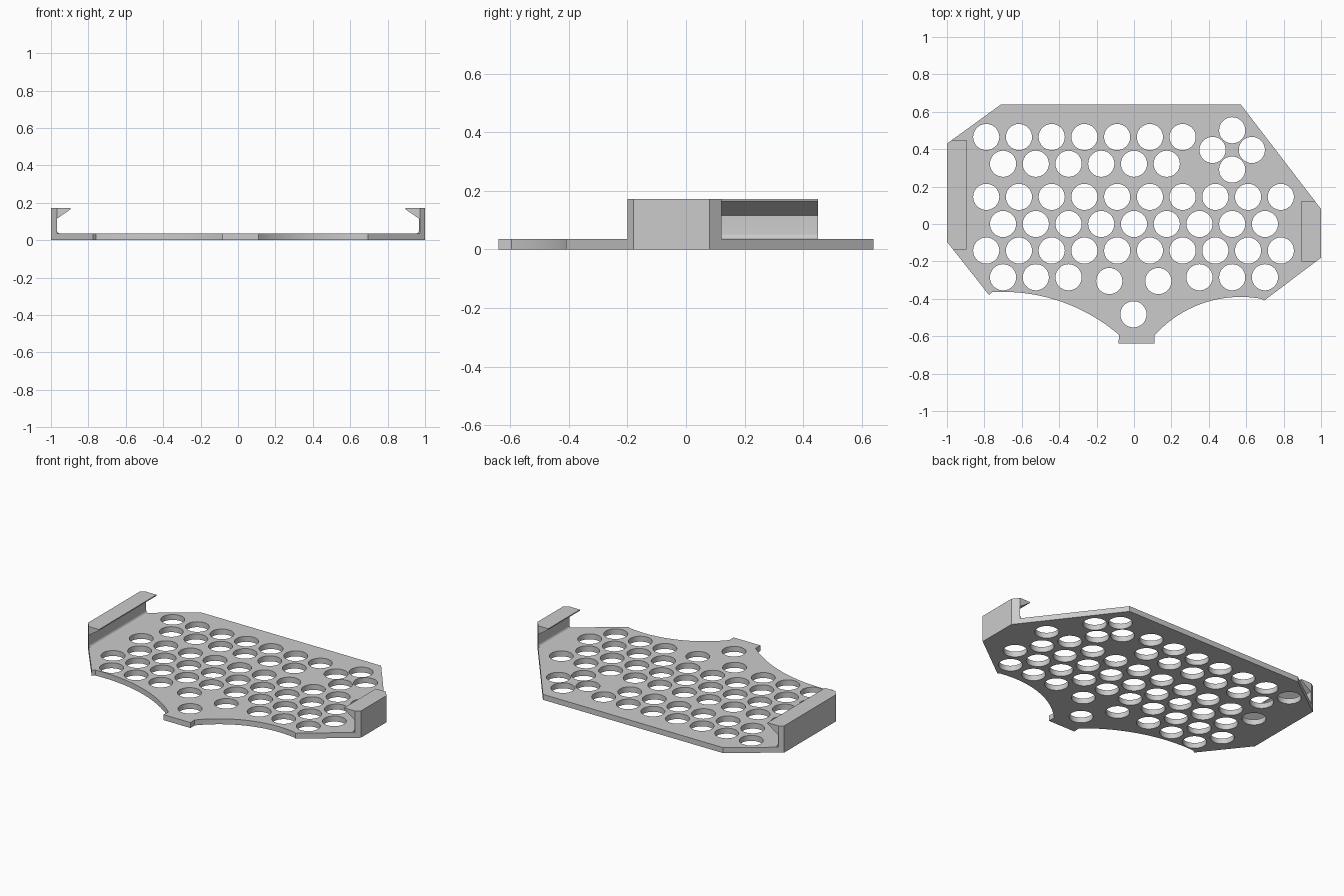
import bpy, bmesh
from math import sin, cos, pi, atan2
from mathutils import Vector

cube = bpy.data.objects.get("Cube")
if cube:
    bpy.data.objects.remove(cube, do_unlink=True)

THICK = 0.035
TOP = 0.172
PITCH = 0.175

grey = bpy.data.materials.new("plain grey")
grey.use_nodes = True
grey.diffuse_color = (0.6, 0.6, 0.6, 1)
grey.node_tree.nodes["Principled BSDF"].inputs["Base Color"].default_value = (0.6, 0.6, 0.6, 1)


def arc(cx, cy, r, start, end, n=32):
    """Points on a circle between two angles."""
    steps = [start + (end - start) * i / n for i in range(n + 1)]
    return [(cx + r * cos(a), cy + r * sin(a)) for a in steps]


def finish(obj):
    obj.data.materials.clear()
    obj.data.materials.append(grey)
    bpy.ops.object.select_all(action="DESELECT")
    obj.select_set(True)
    bpy.context.view_layer.objects.active = obj
    bpy.ops.object.shade_smooth_by_angle(angle=pi / 6)


# Plate outline, clockwise from the back left corner
right_c, right_r = (0.57, -1.008), 0.618
left_c, left_r = (-0.70, -1.313), 0.95


def angle(c, x, y):
    return atan2(y - c[1], x - c[0])


right_side = [(0.57, 0.64), (1, 0.08), (1, -0.18), (0.695, -0.41)]
left_side = [(-0.775, -0.38), (-1, -0.095), (-1, 0.43), (-0.71, 0.64)]
outline = (
    right_side
    + arc(*right_c, right_r, angle(right_c, 0.68, -0.40), angle(right_c, 0.11, -0.597))
    + [(0.11, -0.64), (-0.083, -0.64)]
    + arc(*left_c, left_r, angle(left_c, -0.083, -0.597), angle(left_c, -0.76, -0.365))
    + left_side
)

# Hole centres: staggered rows, a diamond cluster and the front trio
rows = [
    (0.465, -0.79, range(7)),
    (0.322, -0.70, range(6)),
    (0.145, -0.79, range(10)),
    (0.0, -0.70, range(9)),
    (-0.142, -0.79, range(10)),
    (-0.285, -0.70, (0, 1, 2, 6, 7, 8)),
]
holes = [(x0 + PITCH * i, y) for y, x0, cols in rows for i in cols]
holes += [(0.525 + 0.105 * dx, 0.396 + 0.105 * dy)
          for dx, dy in ((1, 0), (-1, 0), (0, 1), (0, -1))]
holes += [(-0.132, -0.305), (0.13, -0.305), (-0.003, -0.483)]

# Perforated plate, as a filled flat curve with thickness
curve = bpy.data.curves.new("plate_shape", "CURVE")
curve.dimensions = "2D"
curve.fill_mode = "BOTH"
curve.extrude = THICK / 2
for loop in [outline] + [arc(x, y, 0.07, 0, 2 * pi)[:-1] for x, y in holes]:
    spline = curve.splines.new("POLY")
    spline.points.add(len(loop) - 1)
    for point, (x, y) in zip(spline.points, loop):
        point.co = (x, y, 0, 1)
    spline.use_cyclic_u = True
shape = bpy.data.objects.new("plate_shape", curve)
bpy.context.collection.objects.link(shape)
bpy.context.view_layer.update()
mesh = bpy.data.meshes.new_from_object(
    shape.evaluated_get(bpy.context.evaluated_depsgraph_get()))
bpy.data.objects.remove(shape, do_unlink=True)
bm = bmesh.new()
bm.from_mesh(mesh)
bmesh.ops.translate(bm, vec=(0, 0, THICK / 2), verts=bm.verts)
bmesh.ops.remove_doubles(bm, verts=bm.verts, dist=0.0001)
bmesh.ops.recalc_face_normals(bm, faces=bm.faces)
bm.to_mesh(mesh)
bm.free()
plate = bpy.data.objects.new("perforated_plate", mesh)
bpy.context.collection.objects.link(plate)
finish(plate)


def clip(name, side, y0, y1, corners):
    """Hooked wall, extruded along y and trimmed to the plate's edges."""
    # Profile: distance in from the outer face, height
    profile = [(0, THICK), (0.05, THICK)]
    profile += arc(0.05, THICK + 0.018, 0.018, -pi / 2, -pi, 6)[1:]
    profile += [(0.032, 0.115), (0.105, 0.165), (0.105, TOP), (0, TOP)]
    bm = bmesh.new()
    face = bm.faces.new([bm.verts.new((side * (1 - d), y0, z)) for d, z in profile])
    end = bmesh.ops.extrude_face_region(bm, geom=[face])["geom"]
    bmesh.ops.translate(bm, vec=(0, y1 - y0, 0),
                        verts=[v for v in end if isinstance(v, bmesh.types.BMVert)])
    for (ax, ay), (bx, by) in corners:
        # The outline runs clockwise, so this normal points outward
        normal = Vector((ay - by, bx - ax, 0))
        geom = bm.verts[:] + bm.edges[:] + bm.faces[:]
        cut = bmesh.ops.bisect_plane(bm, geom=geom, plane_co=(ax, ay, 0),
                                     plane_no=normal, clear_outer=True)
        edges = [e for e in cut["geom_cut"] if isinstance(e, bmesh.types.BMEdge)]
        bmesh.ops.holes_fill(bm, edges=edges, sides=0)
    bmesh.ops.recalc_face_normals(bm, faces=bm.faces)
    mesh = bpy.data.meshes.new(name)
    bm.to_mesh(mesh)
    bm.free()
    obj = bpy.data.objects.new(name, mesh)
    bpy.context.collection.objects.link(obj)
    finish(obj)


clip("left_clip", 1, -0.20, 0.122, [right_side[0:2], right_side[2:4]])
clip("right_clip", -1, -0.135, 0.45, [left_side[0:2], left_side[2:4]])
